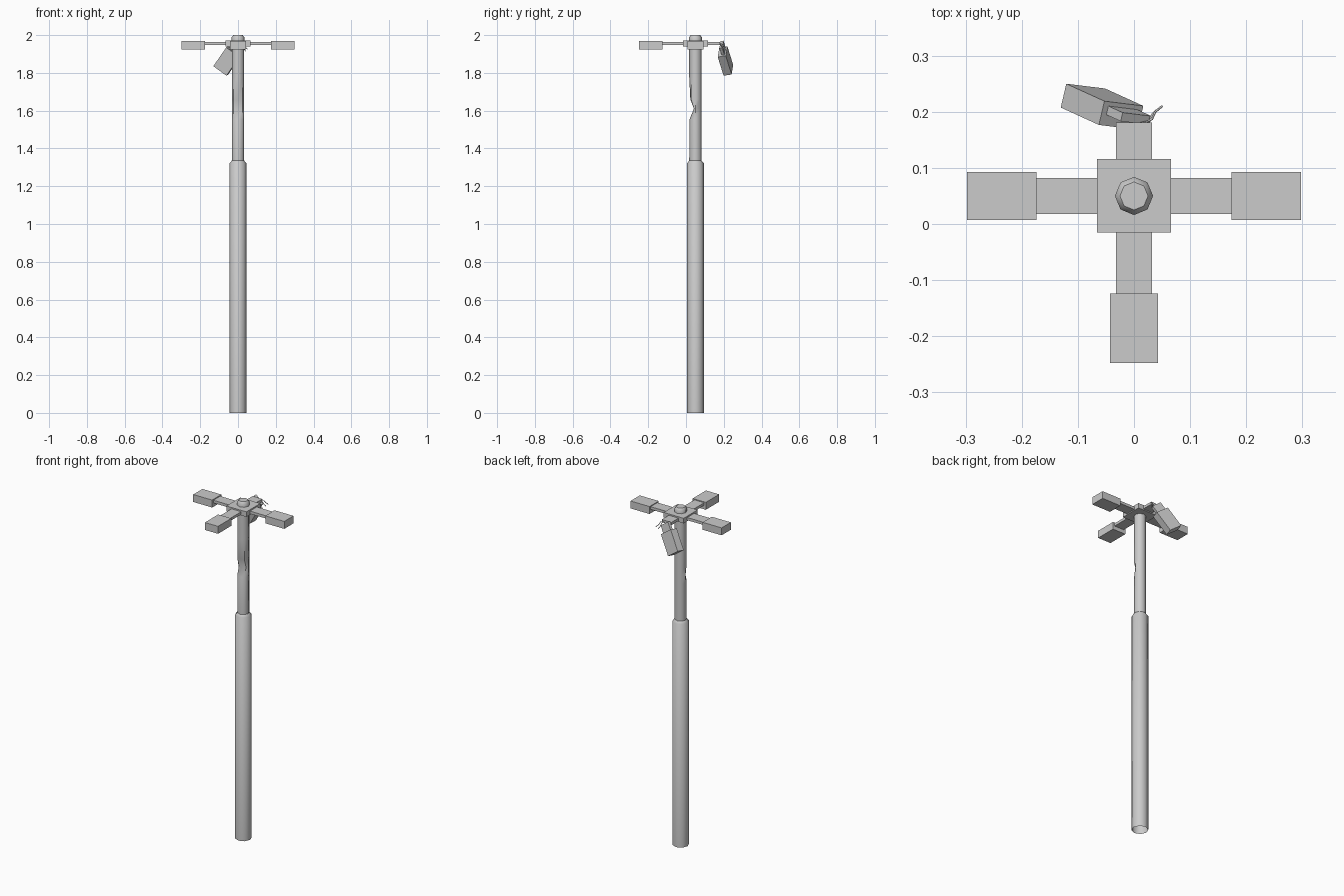
import bpy, bmesh, math
from mathutils import Vector, Matrix

if "Cube" in bpy.data.objects:
    bpy.data.objects.remove(bpy.data.objects["Cube"])

CY = 0.05      # pole axis sits slightly behind the origin
SIDES = 8


def finish(name, bm, smooth=False):
    bmesh.ops.recalc_face_normals(bm, faces=bm.faces)
    me = bpy.data.meshes.new(name)
    bm.to_mesh(me)
    bm.free()
    ob = bpy.data.objects.new(name, me)
    bpy.context.collection.objects.link(ob)
    if smooth:
        bpy.ops.object.select_all(action='DESELECT')
        ob.select_set(True)
        bpy.context.view_layer.objects.active = ob
        bpy.ops.object.shade_smooth_by_angle(angle=math.radians(50))
    return ob


def lathe(name, profile, cap_top=False, dents=None):
    """Stack rings of (radius, z); dents maps a ring index to its front limit in y."""
    bm = bmesh.new()
    rings = []
    for i, (r, z) in enumerate(profile):
        ring = []
        for k in range(SIDES):
            a = 2 * math.pi * k / SIDES
            y = r * math.sin(a)
            if dents and i in dents:
                y = max(y, dents[i])
            ring.append(bm.verts.new((r * math.cos(a), CY + y, z)))
        rings.append(ring)
    for lo, hi in zip(rings, rings[1:]):
        for k in range(SIDES):
            n = (k + 1) % SIDES
            bm.faces.new((lo[k], lo[n], hi[n], hi[k]))
    if cap_top:
        bm.faces.new(rings[-1])
    return finish(name, bm, smooth=True)


def box(name, size, matrix):
    bm = bmesh.new()
    bmesh.ops.create_cube(bm, size=1, matrix=matrix @ Matrix.Diagonal((*size, 1)))
    return finish(name, bm)


# Pole: thick lower tube with a shoulder, thin upper tube with a dent, and cap
lathe("lower_pole", [(0.045, 0), (0.045, 1.322), (0.033, 1.335)])
lathe("upper_pole",
      [(0.033, 1.33), (0.033, 1.555), (0.033, 1.61), (0.033, 1.66), (0.033, 1.78), (0.033, 1.97)],
      dents={1: -0.031, 2: -0.008, 3: -0.027})
lathe("pole_cap", [(0.034, 1.965), (0.034, 1.988), (0.025, 2.0)], cap_top=True)

# Square hub
HUB = Vector((0, CY, 1.956))
box("hub", (0.131, 0.131, 0.03), Matrix.Translation(HUB))

# Four arms around the hub; the back one is snapped off
for label, deg, end in (("right", 0, 0.176), ("back", 90, 0.131),
                        ("left", 180, 0.176), ("front", 270, 0.176)):
    frame = Matrix.Translation(HUB) @ Matrix.Rotation(math.radians(deg), 4, 'Z')
    start = 0.06
    box(label + "_arm", (end - start, 0.064, 0.016),
        frame @ Matrix.Translation(((start + end) / 2, 0, -0.001)))
    if label != "back":
        box(label + "_lamp_head", (0.124, 0.086, 0.044),
            frame @ Matrix.Translation((0.236, 0, -0.01)))

# Dangling lamp head with the torn stub of its arm
along = Vector((0.068, -0.031, 0.099)).normalized()
across = Vector((0.070, -0.009, -0.048))
across = (across - along * across.dot(along)).normalized()
normal = along.cross(across)
hang = Matrix((along, across, normal)).transposed().to_4x4()
hang.translation = (-0.057, 0.209, 1.863)
box("broken_lamp_head", (0.124, 0.086, 0.044), hang)
box("broken_arm_stub", (0.047, 0.064, 0.016), hang @ Matrix.Translation((0.085, 0, 0.006)))

# Loose wires at the break
for i, path in enumerate((
        ((0.015, 0.178, 1.952), (0.032, 0.187, 1.955), (0.038, 0.2, 1.94), (0.05, 0.21, 1.925)),
        ((0.008, 0.178, 1.952), (0.027, 0.184, 1.948), (0.033, 0.196, 1.925), (0.04, 0.203, 1.915)))):
    cu = bpy.data.curves.new("loose_wire", 'CURVE')
    cu.dimensions = '3D'
    cu.bevel_depth = 0.002
    cu.bevel_resolution = 0
    sp = cu.splines.new('POLY')
    sp.points.add(len(path) - 1)
    for p, co in zip(sp.points, path):
        p.co = (*co, 1)
    bpy.context.collection.objects.link(bpy.data.objects.new(f"loose_wire_{i + 1}", cu))
